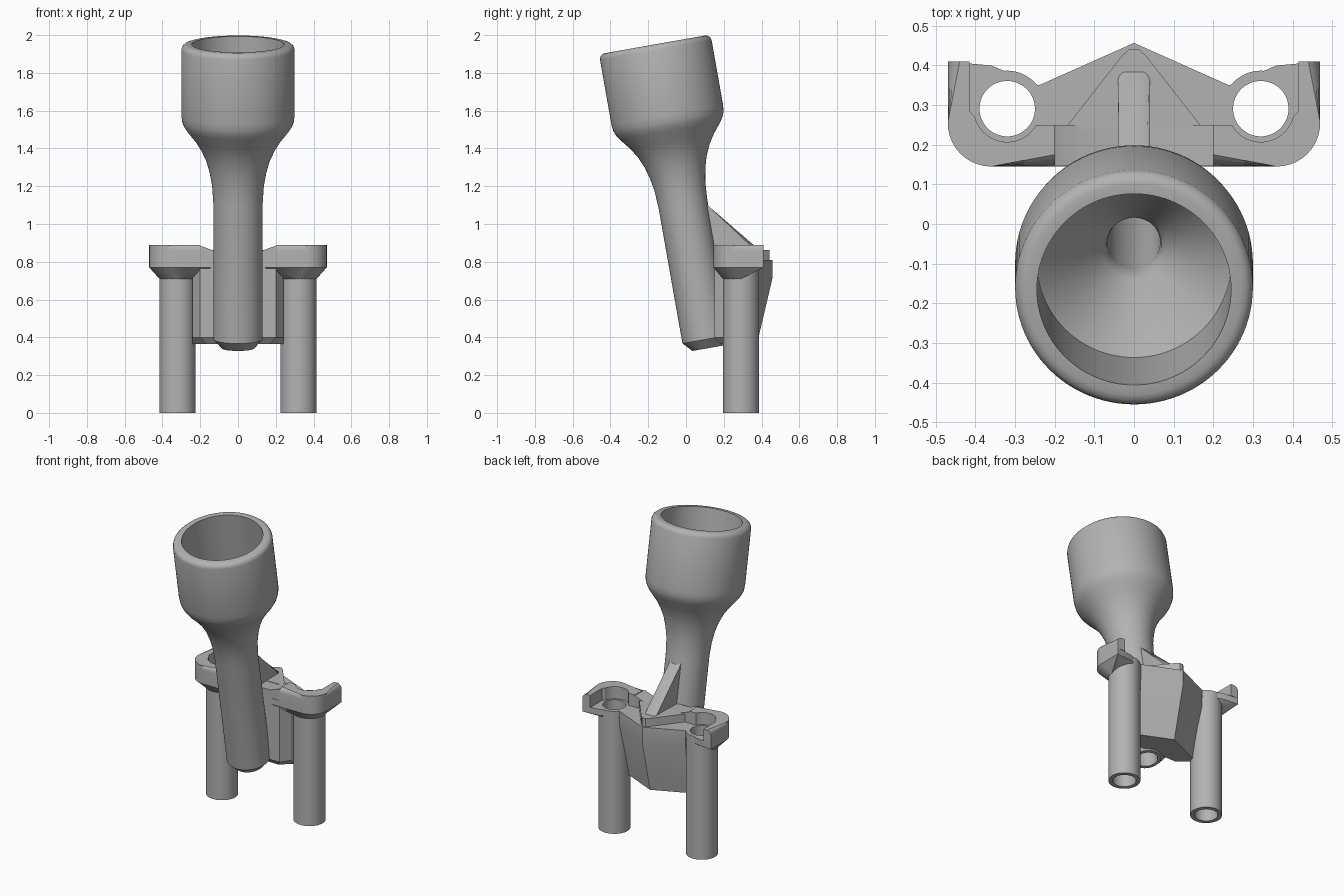
import bpy, bmesh
from math import sin, cos, pi, radians
from mathutils import Vector

cube = bpy.data.objects.get("Cube")
if cube:
    bpy.data.objects.remove(cube)

mat = bpy.data.materials.new("plain_grey")
mat.use_nodes = True
GREY = (0.45, 0.45, 0.45, 1)
mat.diffuse_color = GREY
mat.node_tree.nodes["Principled BSDF"].inputs["Base Color"].default_value = GREY

LEG_X, LEG_Y, LEG_R, BORE_R = 0.32, 0.291, 0.096, 0.07
FLOOR, TOP = 0.81, 0.89


def finish(name, bm, cutters=()):
    """Turn a bmesh into an object, cut its holes and shade it."""
    bmesh.ops.recalc_face_normals(bm, faces=bm.faces)
    mesh = bpy.data.meshes.new(name)
    bm.to_mesh(mesh)
    bm.free()
    ob = bpy.data.objects.new(name, mesh)
    bpy.context.collection.objects.link(ob)
    for c in cutters:
        mod = ob.modifiers.new("hole", "BOOLEAN")
        mod.operation, mod.solver, mod.object = "DIFFERENCE", "EXACT", c
    if cutters:
        dg = bpy.context.evaluated_depsgraph_get()
        ob.data = bpy.data.meshes.new_from_object(ob.evaluated_get(dg))
        ob.modifiers.clear()
    ob.data.materials.clear()
    ob.data.materials.append(mat)
    bpy.ops.object.select_all(action="DESELECT")
    ob.select_set(True)
    bpy.context.view_layer.objects.active = ob
    bpy.ops.object.shade_smooth_by_angle(angle=radians(32))
    return ob


def loft(rings, closed=False):
    """Skin rings of points; closed joins last ring to first, else caps."""
    bm = bmesh.new()
    vs = [[bm.verts.new(p) for p in r] for r in rings]
    n = len(vs[0])
    pairs = list(zip(vs, vs[1:])) + ([(vs[-1], vs[0])] if closed else [])
    for a, b in pairs:
        for i in range(n):
            j = (i + 1) % n
            bm.faces.new((a[i], a[j], b[j], b[i]))
    if not closed:
        bm.faces.new(vs[0])
        bm.faces.new(vs[-1])
    return bm


def circle(r, z, n=64, x=0, y=0):
    return [(x + r * cos(2 * pi * i / n), y + r * sin(2 * pi * i / n), z) for i in range(n)]


def flat(points, z):
    return [(x, y, z) for x, y in points]


def mirror(points):
    """Reflect plan points across x = 0."""
    return [(-x, y) for x, y in reversed(points)]


def tilt(ob):
    ob.location = (0, -0.165, 1.951)
    ob.rotation_euler.x = radians(10)
    bpy.context.view_layer.update()
    return ob


# Hole cutters
bore_cutter = tilt(finish("bore_cutter", loft([circle(0.066, -0.8), circle(0.066, -1.8)])))
leg_cutters = [finish("leg_hole_cutter", loft([circle(BORE_R, -0.1, 48, s * LEG_X, LEG_Y),
                                               circle(BORE_R, 1, 48, s * LEG_X, LEG_Y)]))
               for s in (-1, 1)]
recess_cutters = [finish("recess_cutter", loft([circle(0.084, FLOOR - 0.0005, 48, s * LEG_X, LEG_Y),
                                                circle(0.084, 1, 48, s * LEG_X, LEG_Y)]))
                  for s in (-1, 1)]
helpers = [bore_cutter] + leg_cutters + recess_cutters
for h in helpers:
    h.hide_render = True

# Funnel: (depth along the axis, radius), outside then back up the bore
profile = [(0, 0.27), (0.004, 0.284), (0.014, 0.295), (0.03, 0.3), (0.38, 0.3),
           (0.415, 0.296), (0.44, 0.286), (0.465, 0.27), (0.52, 0.226), (0.57, 0.194),
           (0.63, 0.167), (0.69, 0.15), (0.76, 0.137), (0.85, 0.131), (1.585, 0.131),
           (1.633, 0.086), (1.633, 0.066), (0.68, 0.066), (0.645, 0.07), (0.615, 0.082),
           (0.4, 0.245), (0, 0.245)]
tilt(finish("funnel", loft([circle(r, -d, 96) for d, r in profile], closed=True)))

# Hollow legs
for side, s in (("left", 1), ("right", -1)):
    leg = [(LEG_R, 0), (LEG_R, FLOOR), (BORE_R, FLOOR), (BORE_R, 0)]
    finish(side + "_leg", loft([circle(r, z, 48, s * LEG_X, LEG_Y) for r, z in leg], closed=True))

# Rounded outer corner of the bracket, from side to front
corner = [(0.36 + 0.11 * cos(a), 0.255 - 0.11 * sin(a))
          for a in [i * pi / 20 for i in range(11)]]
outer = [(0.47, 0.41)] + corner

for k, (side, s) in enumerate((("right", -1), ("left", 1))):
    # Bracket floor with an underside tapering to the leg
    bm = bmesh.new()
    plan = outer + [(0.14, 0.145), (0.14, 0.3), (0.24, 0.35), (0.36, 0.4)]
    collar = [(LEG_X + LEG_R * cos(i * pi / 16), LEG_Y - LEG_R * sin(i * pi / 16)) for i in range(17)]
    for pts, z in ((plan, FLOOR), (plan, 0.77), (collar, 0.71)):
        for x, y in pts:
            bm.verts.new((s * x, y, z))
    bmesh.ops.convex_hull(bm, input=bm.verts)
    bmesh.ops.dissolve_limit(bm, angle_limit=0.01, verts=bm.verts, edges=bm.edges)
    finish(side + "_bracket", bm, [leg_cutters[k]])

    # Raised rim with a rounded outer top edge
    rim = outer + [(0.2, 0.145), (0.2, 0.25), (0.38, 0.25), (0.415, 0.285), (0.415, 0.41)]
    bm = loft([flat([(s * x, y) for x, y in rim], z) for z in (FLOOR, TOP)])
    bm.verts.ensure_lookup_table()
    n = len(rim)
    rounded = [bm.edges.get((bm.verts[n + i], bm.verts[n + i + 1])) for i in range(len(outer))]
    bmesh.ops.bevel(bm, geom=rounded, offset=0.03, segments=4, profile=0.5, affect="EDGES")
    finish(side + "_rim", bm, [recess_cutters[k]])

# Bridge between the rims, dipping behind the funnel
bridge = [(-0.2, 0.77), (-0.2, 0.885), (-0.13, 0.86), (0.13, 0.86), (0.2, 0.885), (0.2, 0.77)]
bm = loft([[(x, y, z) for x, z in bridge] for y in (0.148, 0.25)])
finish("bridge", bm)


# Pointed web between the legs, leaning in towards its foot
def web_ring(z, shift, inset=0.0):
    half = [(0.2 - inset, 0.15 + inset), (0.24, 0.21 + inset), (0.24, 0.35 - shift)]
    return flat(half + [(0, 0.457 - shift)] + mirror(half), z)


finish("web", loft([web_ring(0.365, 0.08, 0.03), web_ring(0.4, 0.073), web_ring(0.71, 0),
                    web_ring(FLOOR, 0)]), [bore_cutter])

# Raised triangle on the bracket floor
tri = [(0.175, 0.24), (0.03, 0.425), (0.012, 0.441)]
finish("triangle_plate", loft([flat(tri + mirror(tri), z) for z in (0.8, 0.863)]))

# Sloping rib bracing the funnel
rib = [(0.1, 0.82), (0.1, 1.12), (0.125, 1.09), (0.38, 0.87), (0.41, 0.82)]
bm = loft([[(x, y, z) for y, z in rib] for x in (-0.04, 0.04)])
ridge = [e for e in bm.edges if abs(e.verts[0].co.x - e.verts[1].co.x) < 0.001
         and min(v.co.z for v in e.verts) > 0.85 and min(v.co.y for v in e.verts) > 0.12]
bmesh.ops.bevel(bm, geom=ridge, offset=0.03, segments=4, profile=0.5, affect="EDGES")
finish("rib", bm)

for h in helpers:
    bpy.data.objects.remove(h)
